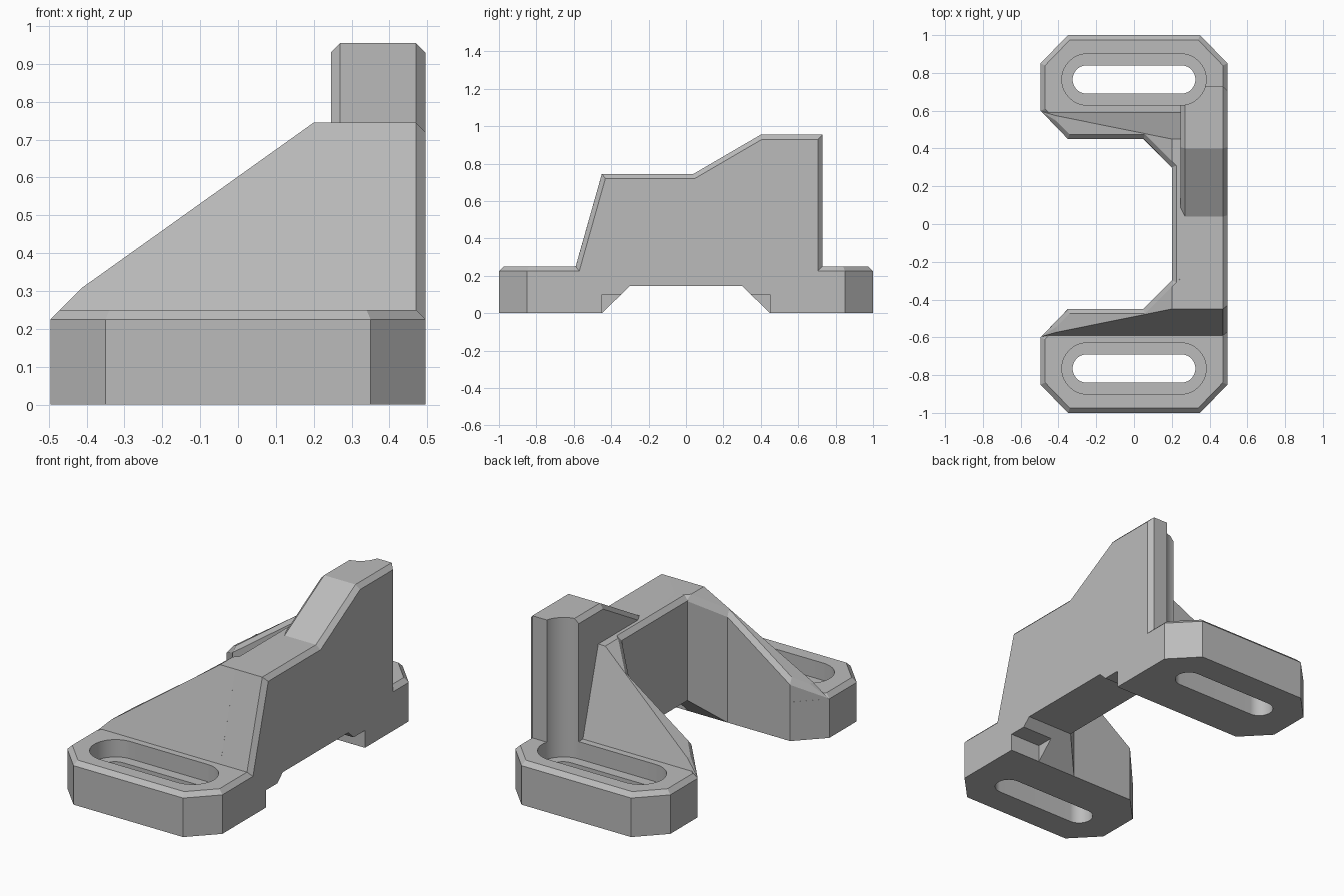
import bpy, bmesh, math
from mathutils import Vector

cube = bpy.data.objects.get("Cube")
if cube:
    bpy.data.objects.remove(cube, do_unlink=True)

CHAMFER = 0.025
FOOT_Z, WALL_Z, TOWER_Z = 0.25, 0.745, 0.955
SIDE = 0.495


def prism(points, axis, lo, hi):
    """Extrude a closed profile along an axis; returns a bmesh."""
    bm = bmesh.new()
    place = (lambda u, v, w: (w, u, v)) if axis == "x" else (lambda u, v, w: (u, v, w))
    base = bm.faces.new([bm.verts.new(place(u, v, lo)) for u, v in points])
    new = bmesh.ops.extrude_face_region(bm, geom=[base])["geom"]
    verts = [g for g in new if isinstance(g, bmesh.types.BMVert)]
    bmesh.ops.translate(bm, verts=verts, vec=place(0, 0, hi - lo))
    tidy(bm)
    return bm


def tidy(bm):
    bmesh.ops.recalc_face_normals(bm, faces=bm.faces[:])
    bm.normal_update()


def slice_off(bm, point, normal):
    """Remove everything on the normal's side and cap the cut."""
    bmesh.ops.bisect_plane(bm, geom=bm.verts[:] + bm.edges[:] + bm.faces[:], dist=1e-5,
                           plane_co=Vector(point), plane_no=Vector(normal).normalized(),
                           clear_outer=True)
    bmesh.ops.holes_fill(bm, edges=bm.edges[:], sides=0)
    tidy(bm)


def chamfer(bm, rule):
    """Chamfer edges whose two face normals satisfy the rule in either order."""
    edges = []
    for e in bm.edges:
        if len(e.link_faces) == 2:
            a, b = (f.normal for f in e.link_faces)
            if rule(a, b) or rule(b, a):
                edges.append(e)
    bmesh.ops.bevel(bm, geom=edges, offset=CHAMFER, offset_type='OFFSET',
                    segments=1, profile=0.5, affect='EDGES')
    tidy(bm)


def make(name, bm):
    mesh = bpy.data.meshes.new(name)
    bm.to_mesh(mesh)
    bm.free()
    ob = bpy.data.objects.new(name, mesh)
    bpy.context.collection.objects.link(ob)
    return ob


def slot(y, half_length, radius, lo, hi, steps=32):
    """Round-ended slot along x."""
    pts = []
    for sign in (1, -1):
        for i in range(steps + 1):
            a = math.pi * (i / steps - 0.5)
            pts.append((sign * (half_length - radius + radius * math.cos(a)),
                        y + sign * radius * math.sin(a)))
    return prism(pts, "z", lo, hi)


def side_rule(a, b):
    return abs(a.x) > 0.9 and abs(b.x) < 0.1 and (b.z > 0.1 or b.y > 0.5)


# Bridge wall between the feet
wall = prism([(-0.632, 0.1), (-0.45, WALL_Z), (0.45, WALL_Z), (0.632, 0.1)], "x", 0.2, SIDE)
chamfer(wall, side_rule)
bracket = make("bracket", wall)

# Raised tower at the back of the wall
tower = prism([(-0.06, 0.687), (0.4, TOWER_Z), (0.73, TOWER_Z), (0.73, 0.2), (-0.06, 0.2)],
              "x", 0.245, SIDE)
chamfer(tower, side_rule)
solids = [make("tower", tower)]
cutters = []

for s, end in ((-1, "front"), (1, "back")):
    # Foot plate with clipped corners
    foot = prism([(-0.35, s), (0.35, s), (SIDE, s * 0.85), (SIDE, s * 0.45),
                  (-0.35, s * 0.45), (-SIDE, s * 0.6), (-SIDE, s * 0.85)], "z", 0, FOOT_Z)
    chamfer(foot, lambda a, b: a.z > 0.9 and abs(b.z) < 0.1)
    solids.append(make(end + "_foot", foot))

    # Sloping gusset joining foot and wall
    gusset = prism([(-SIDE, s * 0.65), (-SIDE, s * 0.6), (-0.35, s * 0.45), (0.05, s * 0.45),
                    (0.25, s * 0.25), (0.3, s * 0.25), (0.3, s * 0.65)], "z", 0, WALL_Z)
    slice_off(gusset, (0.2, 0, WALL_Z), (-0.435, 0, 0.61))
    slice_off(gusset, (-SIDE, 0, 0.225), (-1, 0, 1))
    slice_off(gusset, (0, s * 0.45, WALL_Z), (0, s * 0.495, 0.14))
    chamfer(gusset, lambda a, b: a.z > 0.75 and abs(b.z) < 0.1 and -s * b.y > 0.5)
    solids.append(make(end + "_gusset", gusset))

    # Bolt slot and its counterbore, which also bites into the tower
    cutters.append(make(end + "_slot", slot(s * 0.765, 0.325, 0.075, -0.1, 0.3)))
    cutters.append(make(end + "_counterbore", slot(s * 0.765, 0.382, 0.136, 0.15, 1.1)))

# Relief under the bridge
cutters.append(make("underside_relief", prism(
    [(-0.5, -0.048), (-0.3, 0.145), (0.3, 0.145), (0.5, -0.048)], "x", -0.6, 0.6)))

# Join the solids, then cut the slots and relief
for tools, operation in ((solids, 'UNION'), (cutters, 'DIFFERENCE')):
    for ob in tools:
        ob.hide_render = True
        mod = bracket.modifiers.new(ob.name, 'BOOLEAN')
        mod.operation = operation
        mod.solver = 'EXACT'
        mod.object = ob
bpy.context.view_layer.update()
depsgraph = bpy.context.evaluated_depsgraph_get()
result = bpy.data.meshes.new_from_object(bracket.evaluated_get(depsgraph))
bracket.modifiers.clear()
bracket.data = result
for ob in solids + cutters:
    bpy.data.objects.remove(ob, do_unlink=True)

# Plain grey finish
grey = bpy.data.materials.new("plain_grey")
grey.use_nodes = True
colour = (0.5, 0.5, 0.5, 1)
grey.diffuse_color = colour
grey.node_tree.nodes["Principled BSDF"].inputs["Base Color"].default_value = colour
result.materials.clear()
result.materials.append(grey)
for poly in result.polygons:
    poly.material_index = 0

# Smooth only the round slot walls
bpy.ops.object.select_all(action='DESELECT')
bracket.select_set(True)
bpy.context.view_layer.objects.active = bracket
bpy.ops.object.shade_smooth_by_angle(angle=math.radians(7))
